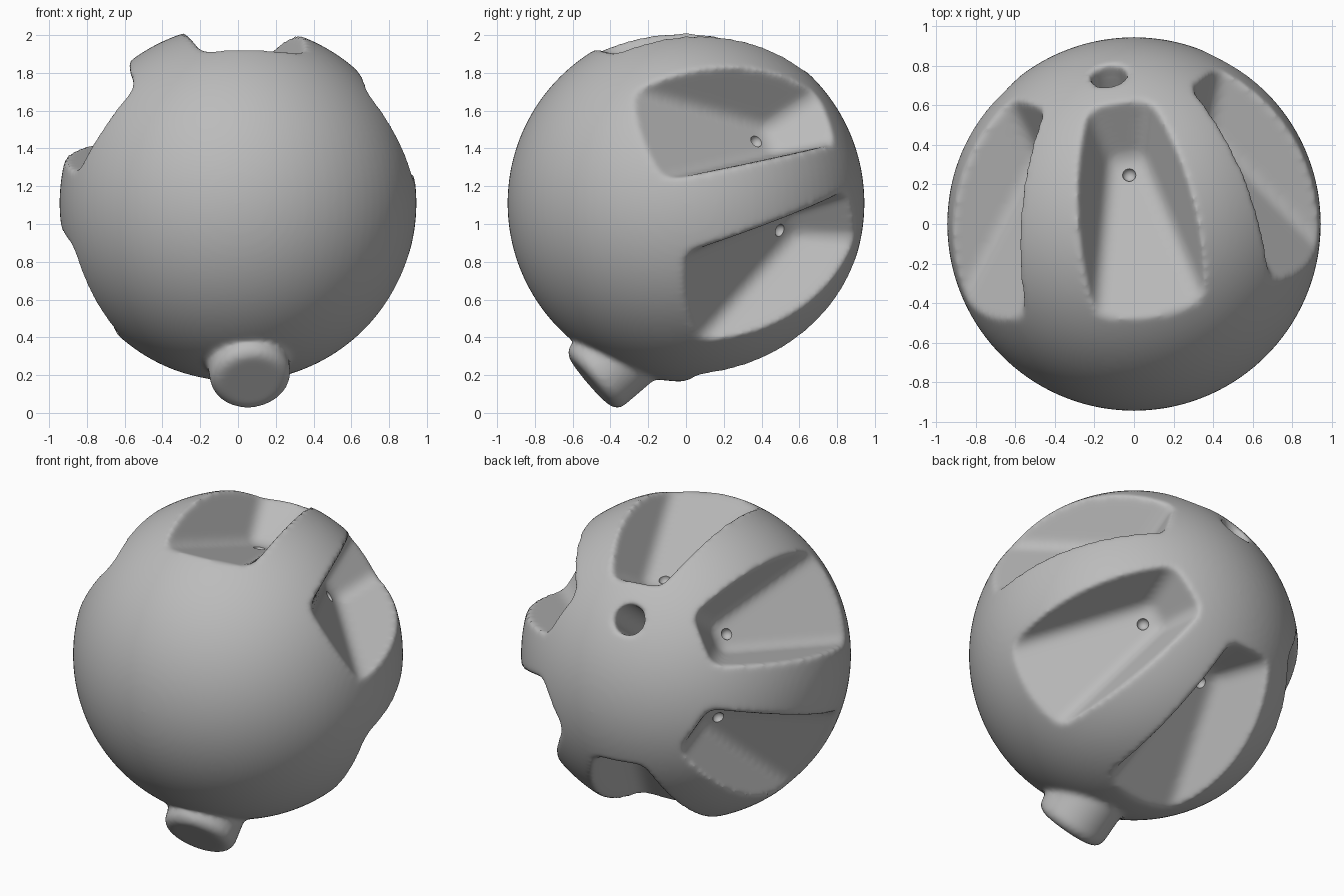
import bpy, bmesh, math
from mathutils import Vector, Matrix

if "Cube" in bpy.data.objects:
    bpy.data.objects.remove(bpy.data.objects["Cube"])

CENTRE = Vector((0, 0, 1.11))
RADIUS = 0.945
AXIS = Vector((-0.137, 0.955, 0.26)).normalized()      # axis the grooves circle
SIDE = AXIS.cross(Vector((0, 0, 1))).normalized()
UP = SIDE.cross(AXIS)

grey = bpy.data.materials.new("plain grey")
grey.use_nodes = True
grey.diffuse_color = (0.5, 0.5, 0.5, 1)
grey.node_tree.nodes["Principled BSDF"].inputs["Base Color"].default_value = (0.5, 0.5, 0.5, 1)


def add_object(name, bm):
    bmesh.ops.recalc_face_normals(bm, faces=bm.faces)
    mesh = bpy.data.meshes.new(name)
    bm.to_mesh(mesh)
    bm.free()
    mesh.materials.append(grey)
    obj = bpy.data.objects.new(name, mesh)
    bpy.context.collection.objects.link(obj)
    return obj


def ball(name, centre, radius, segments, rings):
    bm = bmesh.new()
    bmesh.ops.create_uvsphere(bm, u_segments=segments, v_segments=rings, radius=radius,
                              matrix=Matrix.Translation(centre))
    return add_object(name, bm)


def rod(name, tip, direction, radius, length, rounding=0):
    """Cylinder that ends at tip and points along direction."""
    bm = bmesh.new()
    bmesh.ops.create_cone(bm, cap_ends=True, segments=48, radius1=radius, radius2=radius, depth=length)
    if rounding:
        rim = [e for e in bm.edges if all(v.co.z > 0 for v in e.verts)]
        bmesh.ops.bevel(bm, geom=rim, offset=rounding, segments=5, profile=0.5, affect='EDGES')
    turn = direction.to_track_quat('Z', 'Y').to_matrix().to_4x4()
    bm.transform(Matrix.Translation(tip - direction * length / 2) @ turn)
    return add_object(name, bm)


def apply(obj, kind, **settings):
    mod = obj.modifiers.new(kind, kind)
    for key, value in settings.items():
        setattr(mod, key, value)
    bpy.context.view_layer.objects.active = obj
    bpy.ops.object.modifier_apply(modifier=mod.name)


def combine(obj, other, operation):
    apply(obj, 'BOOLEAN', object=other, operation=operation, solver='EXACT')
    bpy.data.objects.remove(other)


# Groove section: the floor sinks to a foot, then an end wall climbs back out
FOOT = Vector((0.46, 0.44))
ALONG = Vector((-0.83, 0.55)).normalized()
RISE = Vector((0.55, 0.83)).normalized()
WALL = Vector((0.97, 0.26)).normalized()


def groove(angle):
    outward = SIDE * math.cos(angle) + UP * math.sin(angle)
    across = AXIS.cross(outward)
    bm = bmesh.new()
    for p in (FOOT, FOOT + ALONG * 1.15, FOOT + ALONG * 1.15 + RISE * 0.5, FOOT + WALL * 0.65):
        q = p - FOOT
        half = 0.085 + 0.24 * q.dot(ALONG) + 0.5 * q.dot(RISE)
        for s in (-1, 1):
            bm.verts.new(CENTRE + AXIS * p.x + outward * p.y + across * half * s)
    bmesh.ops.convex_hull(bm, input=bm.verts)
    bmesh.ops.dissolve_limit(bm, angle_limit=0.02, verts=bm.verts, edges=bm.edges)
    bmesh.ops.bevel(bm, geom=bm.edges[:], offset=0.05, segments=4, profile=0.5,
                    affect='EDGES', clamp_overlap=True)
    return add_object("groove_cutter", bm), outward


# Round body with a nozzle at the lower front
body = ball("ball_body", CENTRE, RADIUS, 96, 64)
nozzle_way = Vector((0.1, -0.76, -0.65)).normalized()
nozzle_tip = Vector((0.07, -0.51, 0.165))
combine(body, rod("nozzle", nozzle_tip, nozzle_way, 0.215, 0.5, 0.06), 'UNION')

# Six finger grooves
outwards = []
for k in range(6):
    cutter, outward = groove(math.radians(28.7 + 60 * k))
    combine(body, cutter, 'DIFFERENCE')
    outwards.append(outward)

# Nozzle bore and the round hole at the upper back
combine(body, rod("bore_cutter", nozzle_tip + nozzle_way * 0.1, nozzle_way, 0.09, 0.5), 'DIFFERENCE')
hole_way = Vector((-0.13, 0.76, 0.55)).normalized()
combine(body, rod("hole_cutter", CENTRE + hole_way * 1.1, hole_way, 0.09, 0.6), 'DIFFERENCE')

# Soften every edge into a fillet
apply(body, 'REMESH', mode='VOXEL', voxel_size=0.015)
apply(body, 'SMOOTH', factor=0.5, iterations=14)

# Small dimple in each groove floor
for outward in outwards:
    spot = CENTRE + AXIS * 0.39 + outward * 0.49
    combine(body, ball("dimple_cutter", spot, 0.034, 20, 12), 'DIFFERENCE')

body.data.materials.clear()
body.data.materials.append(grey)
bpy.ops.object.select_all(action='DESELECT')
body.select_set(True)
bpy.context.view_layer.objects.active = body
bpy.ops.object.shade_smooth_by_angle(angle=math.radians(40))
